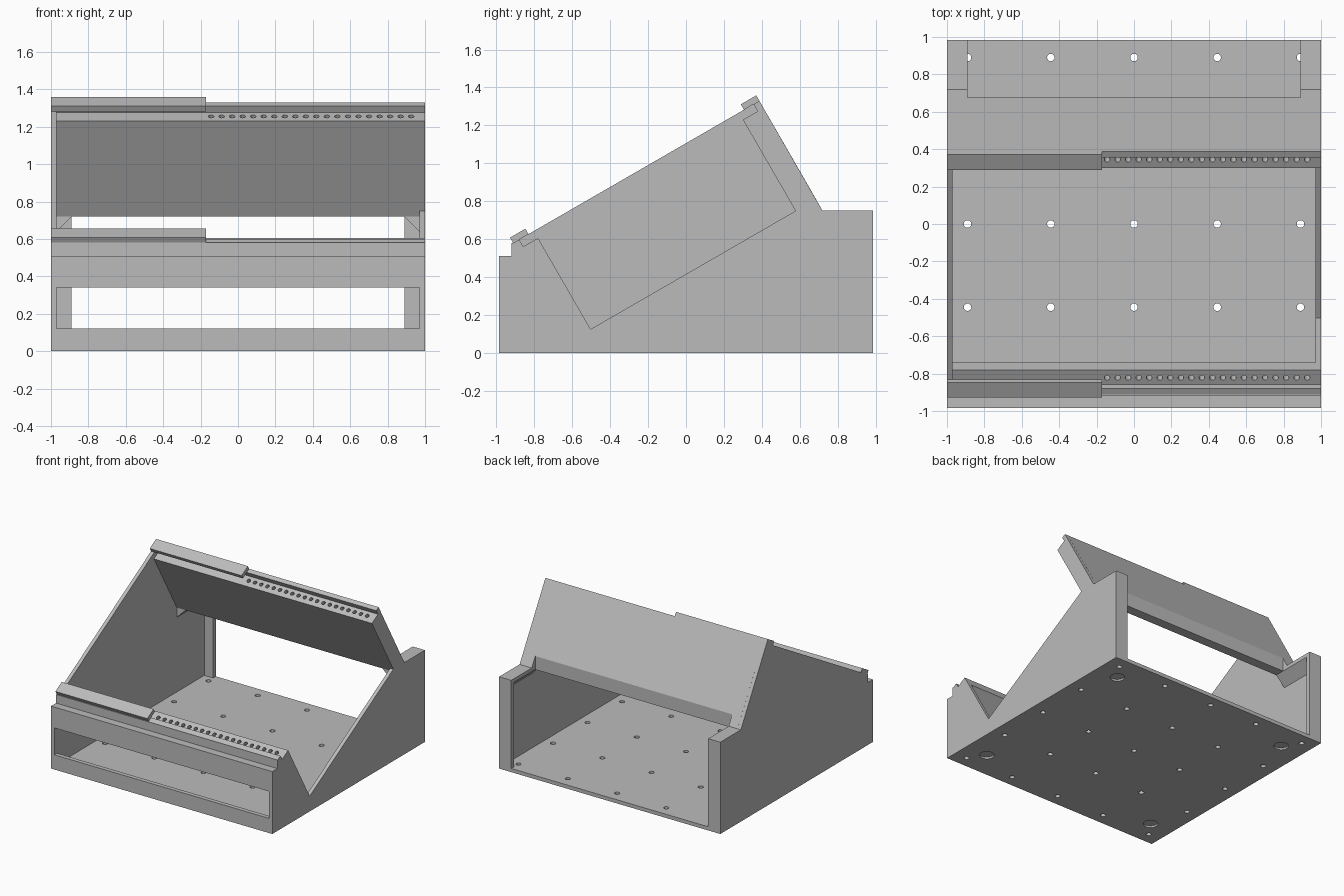
import bpy
import bmesh
import math
from mathutils import Matrix, Vector

old = bpy.data.objects.get("Cube")
if old:
    bpy.data.objects.remove(old, do_unlink=True)

grey = bpy.data.materials.new("matte grey")
grey.use_nodes = True
grey.diffuse_color = (0.5, 0.5, 0.5, 1)
grey.node_tree.nodes["Principled BSDF"].inputs["Base Color"].default_value = (0.5, 0.5, 0.5, 1)

TILT = math.radians(30)
WALL = 0.03
INNER = 1 - WALL
BACK = 0.985
TOP, LEDGE = 0.958, 0.915      # heights above the origin, square to the sloping face


def tilted(u, n):
    """Point (y, z) from distance along the slope and height square to it."""
    c, s = math.cos(TILT), math.sin(TILT)
    return (u * c - n * s, u * s + n * c)


def finish(name, bm):
    bmesh.ops.recalc_face_normals(bm, faces=bm.faces)
    mesh = bpy.data.meshes.new(name)
    bm.to_mesh(mesh)
    bm.free()
    mesh.materials.append(grey)
    obj = bpy.data.objects.new(name, mesh)
    bpy.context.scene.collection.objects.link(obj)
    return obj


def extrude(name, points, shift):
    bm = bmesh.new()
    face = bm.faces.new([bm.verts.new(p) for p in points])
    out = bmesh.ops.extrude_face_region(bm, geom=[face])
    verts = [g for g in out["geom"] if isinstance(g, bmesh.types.BMVert)]
    bmesh.ops.translate(bm, verts=verts, vec=Vector(shift))
    return finish(name, bm)


def prism(name, profile, x0, x1):
    return extrude(name, [(x0, y, z) for y, z in profile], (x1 - x0, 0, 0))


def box(name, x0, x1, y0, y1, z0, z1):
    return prism(name, [(y0, z0), (y1, z0), (y1, z1), (y0, z1)], x0, x1)


def drill(obj, holes, angle=0):
    """Cut round holes given as (x, y, z, radius, depth each way)."""
    bm = bmesh.new()
    for x, y, z, r, depth in holes:
        matrix = Matrix.Translation((x, y, z)) @ Matrix.Rotation(angle, 4, 'X')
        bmesh.ops.create_cone(bm, cap_ends=True, segments=24, radius1=r, radius2=r,
                              depth=2 * depth, matrix=matrix)
    cutter = finish("hole_cutter", bm)
    cutter.hide_render = True
    mod = obj.modifiers.new("holes", 'BOOLEAN')
    mod.object = cutter
    mod.operation = 'DIFFERENCE'
    mod.solver = 'EXACT'
    graph = bpy.context.evaluated_depsgraph_get()
    cut = bpy.data.meshes.new_from_object(obj.evaluated_get(graph))
    obj.modifiers.clear()
    obj.data = cut
    bpy.data.objects.remove(cutter, do_unlink=True)


# Rail steps shared by the walls and the two beams
front_steps = [tilted(-0.5, TOP), tilted(-0.463, TOP), tilted(-0.463, LEDGE), tilted(-0.373, LEDGE)]
back_steps = [tilted(0.875, LEDGE), tilted(0.965, LEDGE), tilted(0.965, TOP), tilted(1, TOP)]
nose = [(-BACK, 0.51), (-0.92, 0.51), (-0.92, 0.58)]
tail = [(0.72, 0.75), (BACK, 0.75), (BACK, 0)]

# Side walls: one closed, one with a large sloping cut-out
prism("closed_side_wall",
      [(-BACK, 0)] + nose + [front_steps[0], back_steps[-1]] + tail, -1, -INNER)
prism("open_side_wall",
      [(-BACK, 0)] + nose + front_steps + [tilted(-0.373, 0.36), tilted(0.875, 0.36)]
      + back_steps + tail, INNER, 1)

# Floor with a grid of holes and four shallow foot recesses
floor = box("floor", -INNER, INNER, -BACK, BACK, 0, WALL)
grid = [i * 0.445 for i in range(-2, 3)]
drill(floor, [(x, y, 0, 0.02, 0.1) for x in grid for y in grid]
      + [(x, y, 0, 0.055, 0.015) for x in (-0.8, 0.8) for y in (-0.76, 0.76)])

# Front lip and front beam, leaving a slot between them
box("front_lip", -INNER, INNER, -BACK, -0.95, WALL, 0.12)
front_beam = prism("front_beam",
                   [(-BACK, 0.34)] + nose + front_steps + [(-0.74, 0.535), (-0.935, 0.34)],
                   -INNER, INNER)

# Sloping back beam
back_beam = prism("back_beam", back_steps + [(0.675, 0.83), (0.675, 0.72), (0.595, 0.72)],
                  -INNER, INNER)

# Rows of screw holes along both rails
for beam, u in ((front_beam, -0.421), (back_beam, 0.926)):
    y, z = tilted(u, LEDGE)
    drill(beam, [(-0.144 + i * 0.0563, y, z, 0.015, 0.05) for i in range(20)], TILT)

# Clamping strips over part of each rail
for name, u in (("front_clamp_strip", -0.5), ("back_clamp_strip", 0.906)):
    prism(name, [tilted(u, TOP), tilted(u + 0.094, TOP),
                 tilted(u + 0.094, 0.991), tilted(u, 0.991)], -1, -0.17)

# Rear posts, shelves and the braces beneath them
for side, label in ((1, "left"), (-1, "right")):
    a, b = sorted((side * 0.89, side * INNER))
    box(label + "_back_post", a, b, 0.95, BACK, WALL, 0.72)
    prism(label + "_back_shelf",
          [(0.675, 0.72), (BACK, 0.72), (BACK, 0.75), (0.72, 0.75), (0.675, 0.83)], a, b)
    extrude(label + "_shelf_brace",
            [(side * INNER, 0.595, 0.64), (side * INNER, 0.595, 0.72), (side * 0.89, 0.595, 0.72)],
            (0, BACK - 0.595, 0))
